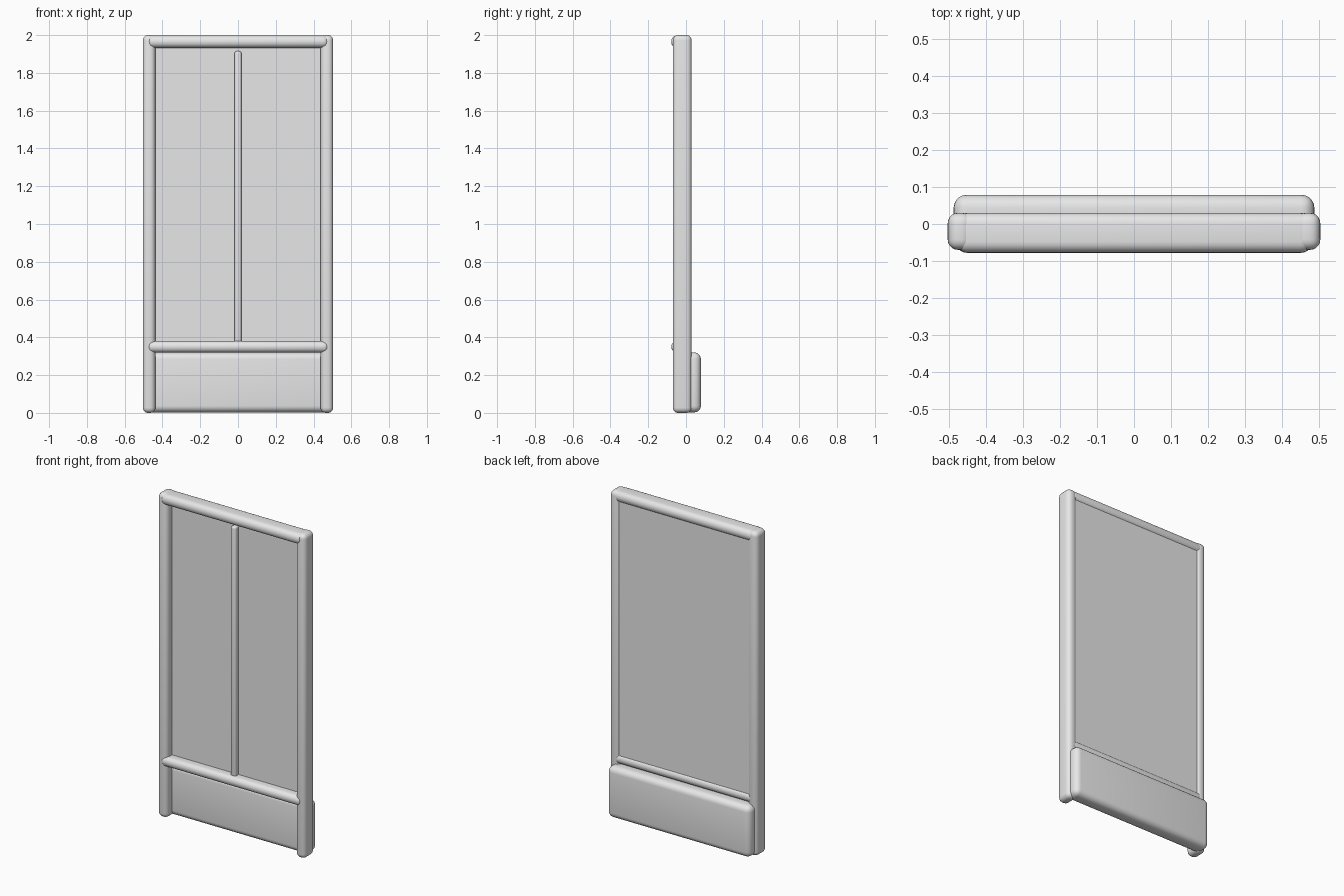
import bpy

if "Cube" in bpy.data.objects:
    bpy.data.objects.remove(bpy.data.objects["Cube"])

grey = bpy.data.materials.new("light grey")
grey.diffuse_color = (0.8, 0.8, 0.8, 1)
grey.use_nodes = True
grey.node_tree.nodes["Principled BSDF"].inputs["Base Color"].default_value = grey.diffuse_color


def rounded_box(name, x, y, z, radius, segments=5):
    """Box from (min, max) ranges with rounded edges."""
    ranges = (x, y, z)
    bpy.ops.mesh.primitive_cube_add(size=1, location=[(a + b) / 2 for a, b in ranges])
    ob = bpy.context.object
    ob.name = name
    ob.scale = [b - a for a, b in ranges]
    bpy.ops.object.transform_apply(location=False, rotation=False, scale=True)
    ob.data.materials.append(grey)
    if radius:
        bevel = ob.modifiers.new("Rounded edges", 'BEVEL')
        bevel.width = radius
        bevel.segments = segments
        bevel.limit_method = 'NONE'
        bpy.ops.object.modifier_apply(modifier=bevel.name)
        bpy.ops.object.shade_smooth_by_angle(angle=0.7)
    return ob


# Side posts
for side, name in ((-1, "left_post"), (1, "right_post")):
    a, b = sorted((side * 0.437, side * 0.504))
    rounded_box(name, (a, b), (-0.07, 0.03), (0, 2.0), 0.028)

# Horizontal rails, slightly proud of the posts at the front
rounded_box("top_rail", (-0.48, 0.48), (-0.078, 0.03), (1.933, 1.998), 0.03)
rounded_box("middle_rail", (-0.48, 0.48), (-0.078, 0.03), (0.32, 0.38), 0.028)

# Main flat panel, close to the back of the frame
rounded_box("main_panel", (-0.46, 0.46), (-0.02, 0.02), (0.33, 1.96), 0)

# Thin centre divider on the front only
rounded_box("centre_divider", (-0.018, 0.018), (-0.05, 0.0), (0.36, 1.915), 0.012, 4)

# Thick rounded kick panel that bulges out at the back
rounded_box("kick_panel", (-0.488, 0.488), (-0.02, 0.079), (0.003, 0.32), 0.035)
